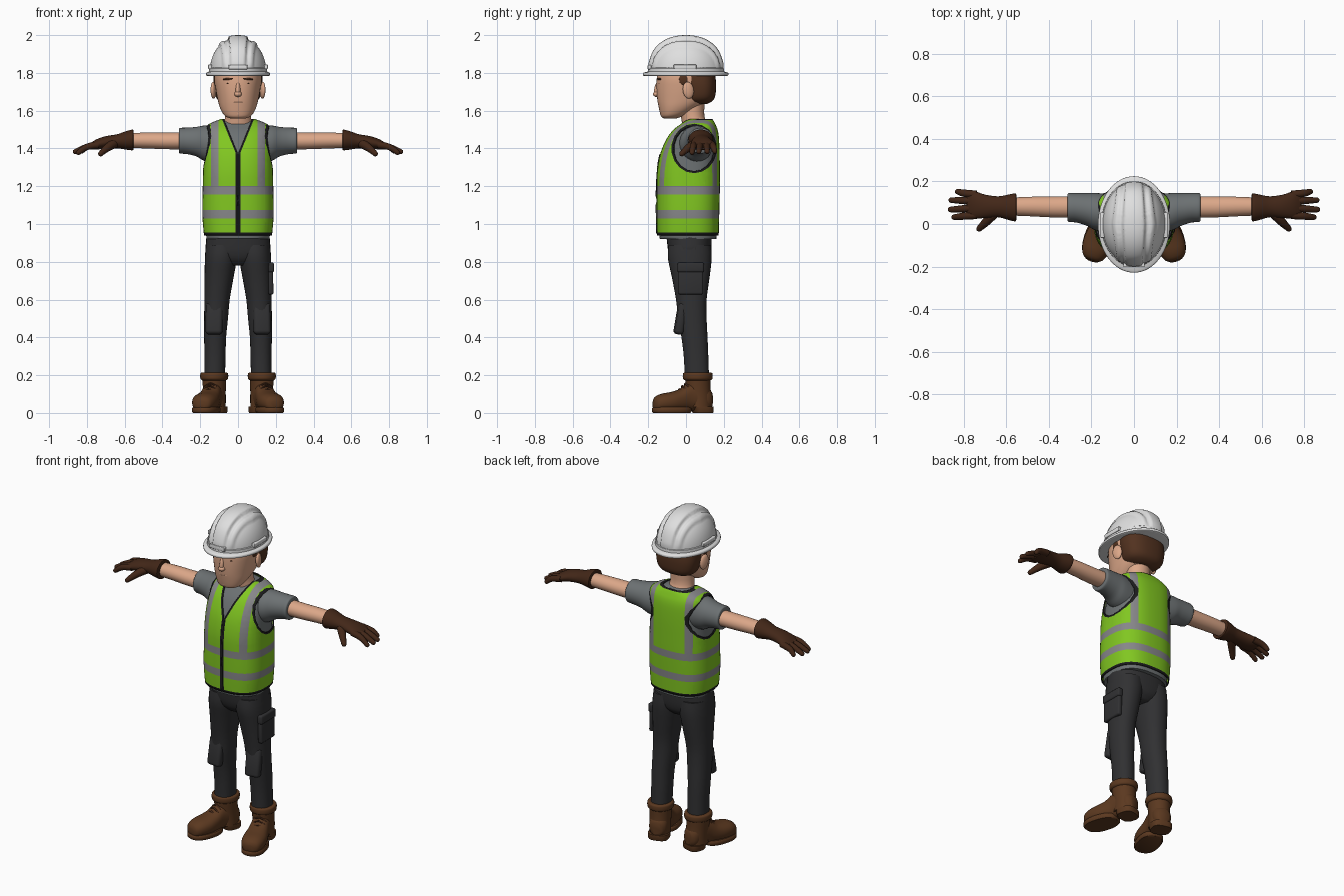
import bpy, bmesh, math
from mathutils import Vector, Matrix

if "Cube" in bpy.data.objects:
    bpy.data.objects.remove(bpy.data.objects["Cube"])

def mat(name, r, g, b):
    m = bpy.data.materials.new(name)
    m.diffuse_color = (r, g, b, 1)
    m.use_nodes = True
    m.node_tree.nodes["Principled BSDF"].inputs["Base Color"].default_value = m.diffuse_color
    return m

WHITE = mat("helmet white", .74, .74, .74)
SKIN = mat("skin", .72, .39, .25)
HAIR = mat("hair brown", .085, .032, .014)
GREEN = mat("vest green", .22, .57, .015)
TAPE = mat("reflective grey", .24, .24, .25)
SHIRT = mat("shirt grey", .15, .165, .17)
CLOTH = mat("trouser charcoal", .03, .03, .032)
BOOT = mat("boot brown", .105, .04, .014)
GLOVE = mat("glove brown", .055, .02, .009)
BLACK = mat("trim black", .012, .012, .013)

def finish(name, bm, mats, mirror=False, angle=45, normals=True):
    """Turn a bmesh into a smooth object, optionally mirrored across x."""
    if normals:
        bmesh.ops.recalc_face_normals(bm, faces=bm.faces[:])
    me = bpy.data.meshes.new(name)
    bm.to_mesh(me)
    bm.free()
    for m in mats:
        me.materials.append(m)
    me.polygons.foreach_set("use_smooth", [True] * len(me.polygons))
    me.set_sharp_from_angle(angle=math.radians(angle))
    ob = bpy.data.objects.new(name, me)
    bpy.context.collection.objects.link(ob)
    if mirror:
        ob.modifiers.new("mirror", 'MIRROR')
    return ob

def smooth_rows(rows, k):
    """Catmull-Rom subdivision of a list of section rows."""
    out, n = [], len(rows)
    for i in range(n - 1):
        p = [rows[max(0, min(n - 1, i + d))] for d in (-1, 0, 1, 2)]
        for s in range(k):
            t = s / k
            out.append([.5 * (2 * b + (c - a) * t + (2 * a - 5 * b + 4 * c - d) * t * t
                        + (3 * b - a - 3 * c + d) * t ** 3) for a, b, c, d in zip(*p)])
    return out + [rows[-1]]

def bridge(bm, rings, caps=True):
    vs = [[bm.verts.new(p) for p in r] for r in rings]
    n = len(vs[0])
    for a, b in zip(vs, vs[1:]):
        for i in range(n):
            bm.faces.new((a[i], a[(i + 1) % n], b[(i + 1) % n], b[i]))
    if caps:
        bm.faces.new(vs[0][::-1])
        bm.faces.new(vs[-1])

def loft_bm(rows, axis='z', n=32, e=2.0, k=3, caps=True):
    """Superellipse sections; row = (position, centre a, centre b, radius a, radius b)."""
    rings = []
    for t, ca, cb, ra, rb in smooth_rows(rows, k):
        ring = []
        for i in range(n):
            w = 2 * math.pi * i / n
            c, s = math.cos(w), math.sin(w)
            a = ca + ra * math.copysign(abs(c) ** (2 / e), c)
            b = cb + rb * math.copysign(abs(s) ** (2 / e), s)
            ring.append({'z': (a, b, t), 'x': (t, a, b), 'y': (a, t, b)}[axis])
        rings.append(ring)
    bm = bmesh.new()
    bridge(bm, rings, caps)
    return bm

def loft(name, rows, m, mirror=False, xf=None, **kw):
    bm = loft_bm(rows, **kw)
    if xf:
        bm.transform(xf)
    return finish(name, bm, [m], mirror)

def tube(name, pts, radii, m, mirror=True, xf=None, n=14):
    """Tapered round tube with a domed tip."""
    rows = smooth_rows([[*p, r] for p, r in zip(pts, radii)], 4)
    d = (Vector(rows[-1][:3]) - Vector(rows[-2][:3])).normalized()
    end, r = Vector(rows[-1][:3]), rows[-1][3]
    rows += [[*(end + d * r * math.sin(w)), r * math.cos(w)] for w in (.5, 1, 1.35)]
    rings = []
    for i, row in enumerate(rows):
        q = (Vector(rows[min(i + 1, len(rows) - 1)][:3]) - Vector(rows[max(i - 1, 0)][:3])).to_track_quat('Z', 'Y')
        rings.append([Vector(row[:3]) + q @ Vector((row[3] * math.cos(j * math.tau / n),
                      row[3] * math.sin(j * math.tau / n), 0)) for j in range(n)])
    bm = bmesh.new()
    bridge(bm, rings)
    if xf:
        bm.transform(xf)
    return finish(name, bm, [m], mirror)

def blob(name, loc, size, m, mirror=False, box=False, rot=(0, 0, 0), bevel=.01):
    """Ellipsoid or bevelled box with half sizes."""
    bm = bmesh.new()
    if box:
        bmesh.ops.create_cube(bm, size=2)
        bmesh.ops.scale(bm, vec=size, verts=bm.verts)
        bmesh.ops.bevel(bm, geom=bm.edges[:], offset=bevel, segments=3, affect='EDGES', profile=.5)
    else:
        bmesh.ops.create_uvsphere(bm, u_segments=20, v_segments=12, radius=1)
        bmesh.ops.scale(bm, vec=size, verts=bm.verts)
    for i, ax in enumerate('XYZ'):
        bm.transform(Matrix.Rotation(rot[i], 4, ax))
    bm.transform(Matrix.Translation(loc))
    return finish(name, bm, [m], mirror)

# Vest: torso shell, cut along stripe, zip, neckline and armhole lines
torso = [(.94, 0, .01, .18, .163), (1.05, 0, .01, .189, .166), (1.18, 0, .012, .187, .167),
         (1.28, 0, .013, .185, .166), (1.38, 0, .022, .183, .156), (1.46, 0, .038, .182, .136),
         (1.50, 0, .05, .178, .117), (1.525, 0, .06, .16, .097), (1.545, 0, .067, .12, .08),
         (1.557, 0, .07, .085, .068)]
bm = loft_bm(torso, n=56, e=2.6, caps=False)
bmesh.ops.recalc_face_normals(bm, faces=bm.faces[:])

def cut(co, no, test=lambda c: True):
    fs = [f for f in bm.faces if test(f.calc_center_median())]
    geom = fs + list({e for f in fs for e in f.edges}) + list({v for f in fs for v in f.verts})
    bmesh.ops.bisect_plane(bm, geom=geom, dist=1e-5, plane_co=co, plane_no=no)

for z in (.954, 1.03, 1.073, 1.157, 1.2):
    cut((0, 0, z), (0, 0, 1))
for s in (-1, 1):
    for x in (.012, .104, .143):
        cut((s * x, 0, 0), (1, 0, 0))
    for z in (1.37, 1.345):
        cut((0, 0, z), Vector((s * .187, 0, -.075)), lambda c: c.y < .05 and c.z > 1.3)
hole_y, hole_z = .043, 1.4
dirs = [(math.cos(i * math.tau / 18), math.sin(i * math.tau / 18)) for i in range(18)]

def in_hole(c, ry, rz):
    return abs(c.x) > .1 and all((c.y - hole_y) * a / ry + (c.z - hole_z) * b / rz < 1 for a, b in dirs)

for ry, rz in ((.119, .129), (.108, .118)):
    for a, b in dirs:
        cut((0, hole_y + ry * a, hole_z + rz * b), Vector((0, a / ry, b / rz)),
            lambda c: abs(c.x) > .1 and c.z > 1.22)
doomed = []
for f in bm.faces:
    c = f.calc_center_median()
    ax, front = abs(c.x), c.y < .05
    vee = ax * .187 / .075
    f.material_index = 0
    if 1.03 < c.z < 1.073 or 1.157 < c.z < 1.2 or (c.z > 1.2 and .104 < ax < .143):
        f.material_index = 1
    if c.z < .954 or in_hole(c, .119, .129) or (front and c.z > 1.345 + vee) or \
            (front and ax < .012 and c.z < 1.38) or (not front and c.z > 1.55):
        f.material_index = 2
    if in_hole(c, .108, .118) or (front and c.z > 1.37 + vee):
        doomed.append(f)
bmesh.ops.delete(bm, geom=doomed, context='FACES')
vest = finish("safety_vest", bm, [GREEN, TAPE, BLACK], normals=False)
sol = vest.modifiers.new("thickness", 'SOLIDIFY')
sol.thickness, sol.offset = .006, -1
tube("zip_ridge", [(0, -.152, .95), (0, -.155, 1.15), (0, -.147, 1.3), (0, -.136, 1.365)], [.006] * 4, BLACK, False)

# Shirt, sleeves and arms
loft("shirt", [(.922, 0, .012, .166, .148)] + [(z - .005, a, b, rx - .012, ry - .012) for z, a, b, rx, ry in torso],
     SHIRT, n=48, e=2.6)
loft("sleeves", [(.12, .05, 1.42, .09, .1), (.18, .058, 1.428, .088, .093), (.22, .068, 1.436, .077, .078),
                 (.27, .076, 1.44, .069, .07), (.305, .077, 1.441, .068, .068), (.312, .077, 1.441, .062, .062)],
     SHIRT, True, axis='x')
loft("arms", [(.28, .08, 1.44, .05, .045), (.38, .08, 1.44, .049, .044), (.48, .082, 1.442, .046, .042),
              (.58, .082, 1.442, .042, .039)], SKIN, True, axis='x')

# Gloves
loft("glove_palms", [(.553, .078, 1.445, .06, .05), (.56, .078, 1.445, .066, .055), (.60, .079, 1.442, .057, .047),
                     (.64, .081, 1.438, .049, .037), (.70, .083, 1.432, .055, .033), (.75, .09, 1.421, .064, .027),
                     (.785, .092, 1.41, .058, .016)], GLOVE, True, axis='x')
for nm, y0, y1, x1, z1 in (("index", .042, .032, .845, 1.378), ("middle", .076, .068, .862, 1.383),
                           ("ring", .108, .112, .858, 1.383), ("little", .138, .152, .828, 1.385)):
    tube("glove_" + nm + "_finger", [(.74, y0, 1.42), (.80, (y0 + y1) / 2, 1.408), (x1, y1, z1)],
         [.019, .017, .013], GLOVE)
tube("glove_thumb", [(.65, .06, 1.43), (.69, .015, 1.405), (.727, -.022, 1.372)], [.026, .021, .014], GLOVE)

# Trousers
loft("trouser_hips", [(.78, 0, .022, .06, .07), (.81, 0, .022, .12, .1), (.85, 0, .02, .168, .113),
                      (.90, 0, .018, .17, .118), (.94, 0, .016, .166, .12)], CLOTH, e=2.5)
loft("trouser_legs", [(.89, .085, .02, .085, .112), (.82, .09, .02, .085, .116), (.72, .1, .025, .077, .1),
                      (.6, .111, .028, .067, .081), (.5, .116, .034, .063, .075), (.4, .121, .045, .058, .069),
                      (.3, .122, .053, .056, .065), (.18, .124, .058, .055, .064)], CLOTH, True, e=2.2)
blob("knee_pads", (.126, -.028, .5), (.045, .024, .085), CLOTH, True, True, (-.17, 0, .12), .018)
blob("thigh_pocket", (.172, .025, .705), (.014, .066, .078), CLOTH, False, True, (0, -.03, 0))
blob("thigh_pocket_flap", (.174, .025, .77), (.017, .07, .026), CLOTH, False, True, (0, -.03, 0))

# Boots, modelled straight and then turned outward
turn = Matrix.Translation((.125, .065, 0)) @ Matrix.Rotation(math.radians(17), 4, 'Z')
loft("boot_shafts", [(.03, 0, .005, .058, .066), (.08, 0, .005, .058, .066), (.13, 0, 0, .06, .066),
                     (.185, 0, -.003, .064, .068)], BOOT, True, turn)
loft("boot_cuffs", [(.172, 0, -.003, .062, .066), (.18, 0, -.003, .072, .078), (.2, 0, -.003, .074, .08),
                    (.212, 0, -.003, .07, .076), (.214, 0, -.003, .055, .06)], BOOT, True, turn)
loft("boot_feet", [(-.247, 0, .045, .02, .02), (-.235, 0, .05, .046, .036), (-.2, 0, .056, .062, .046),
                   (-.15, 0, .06, .067, .051), (-.1, 0, .068, .06, .059), (-.055, 0, .085, .053, .075),
                   (0, 0, .09, .054, .08), (.05, 0, .075, .05, .06), (.072, 0, .07, .03, .04)],
     BOOT, True, turn, axis='y', e=2.3)
loft("boot_soles", [(0, 0, -.147, .064, .1), (.006, 0, -.147, .069, .106), (.024, 0, -.147, .069, .106),
                    (.03, 0, -.147, .064, .1)], BOOT, True, turn, e=2.4, k=1)
loft("boot_heels", [(0, 0, .025, .056, .05), (.006, 0, .025, .059, .054), (.034, 0, .022, .06, .056)],
     BOOT, True, turn, e=2.8, k=1)
for i in range(4):
    y, z = -.105 + .017 * i, .13 + .013 * i - (.004 if i == 0 else 0)
    tube("boot_lace_%d" % (i + 1), [(-.034, y + .006, z - .018), (0, y, z), (.034, y + .006, z - .018)],
         [.005] * 3, GLOVE, True, turn, 8)

# Head, neck and face
loft("neck", [(1.53, 0, .05, .078, .07), (1.57, 0, .035, .068, .062), (1.66, 0, .03, .07, .07)], SKIN)
loft("head", [(1.558, 0, -.085, .035, .03), (1.567, 0, -.078, .062, .052), (1.585, 0, -.062, .08, .075),
              (1.62, 0, -.037, .097, .108), (1.66, 0, -.015, .108, .137), (1.72, 0, -.003, .119, .153),
              (1.78, 0, 0, .124, .154), (1.86, 0, 0, .11, .14)], SKIN, n=40, e=2.2)
loft("hair", [(1.635, 0, .07, .06, .04), (1.65, 0, .068, .098, .07), (1.675, 0, .072, .118, .082),
              (1.72, 0, .073, .128, .086), (1.76, 0, .068, .13, .09), (1.82, 0, .06, .126, .09)], HAIR, e=2.5)
blob("sideburns", (.12, -.012, 1.765), (.007, .025, .03), HAIR, True)
blob("ears", (.13, .012, 1.708), (.014, .03, .045), SKIN, True, rot=(.15, 0, .25))
blob("nose_bridge", (0, -.15, 1.715), (.013, .018, .045), SKIN, rot=(-.2, 0, 0))
blob("nose_tip", (0, -.156, 1.688), (.02, .019, .015), SKIN)
blob("brows", (.05, -.142, 1.768), (.032, .008, .006), HAIR, True, rot=(0, .08, .22))
blob("eyes", (.05, -.142, 1.743), (.012, .004, .003), HAIR, True, rot=(0, 0, .22))
blob("upper_lip", (0, -.141, 1.646), (.034, .01, .006), SKIN)
blob("lower_lip", (0, -.136, 1.632), (.028, .01, .007), SKIN)
blob("chin", (0, -.112, 1.585), (.042, .025, .022), SKIN)

# Helmet: dome with a raised centre ridge and two side ribs
def step(a, b, v):
    t = max(0, min(1, (v - a) / (b - a)))
    return t * t * (3 - 2 * t)

rings = []
for i in range(29):
    lat = math.pi / 2 * min(i / 28, .995)
    c, h = math.cos(lat) ** .9, math.sin(lat) ** .95
    ring = []
    for j in range(112):
        w = math.tau * j / 112
        x, y = .15 * c * math.cos(w), .196 * c * math.sin(w)
        ax = abs(x) / (1 - .25 * abs(y) / .2)
        lift = .016 * (1 - step(.044, .056, ax)) + .009 * step(.068, .076, ax) * (1 - step(.094, .104, ax))
        lift *= step(0, .3, h) * (1 - .5 * step(.7, 1, abs(y) / .2))
        d = Vector((x / .15, y / .196, h)).normalized()
        ring.append(Vector((x, y, 1.798 + .186 * h)) + d * lift)
    rings.append(ring)
bm = bmesh.new()
bridge(bm, rings)
finish("helmet_dome", bm, [WHITE], angle=60)
loft("helmet_brim", [(1.783, 0, 0, .158, .215), (1.786, 0, -.002, .168, .225), (1.798, 0, -.002, .169, .226),
                     (1.803, 0, -.001, .162, .218), (1.808, 0, 0, .152, .199)], WHITE, n=64, k=2)
loft("helmet_band", [(1.8, 0, 0, .154, .201), (1.824, 0, 0, .153, .2), (1.829, 0, 0, .146, .192)], WHITE, n=64, k=1)
blob("helmet_side_clips", (.148, -.005, 1.832), (.01, .06, .012), WHITE, True, True, bevel=.004)
blob("helmet_front_clip", (0, -.193, 1.83), (.05, .01, .012), WHITE, False, True, bevel=.004)
